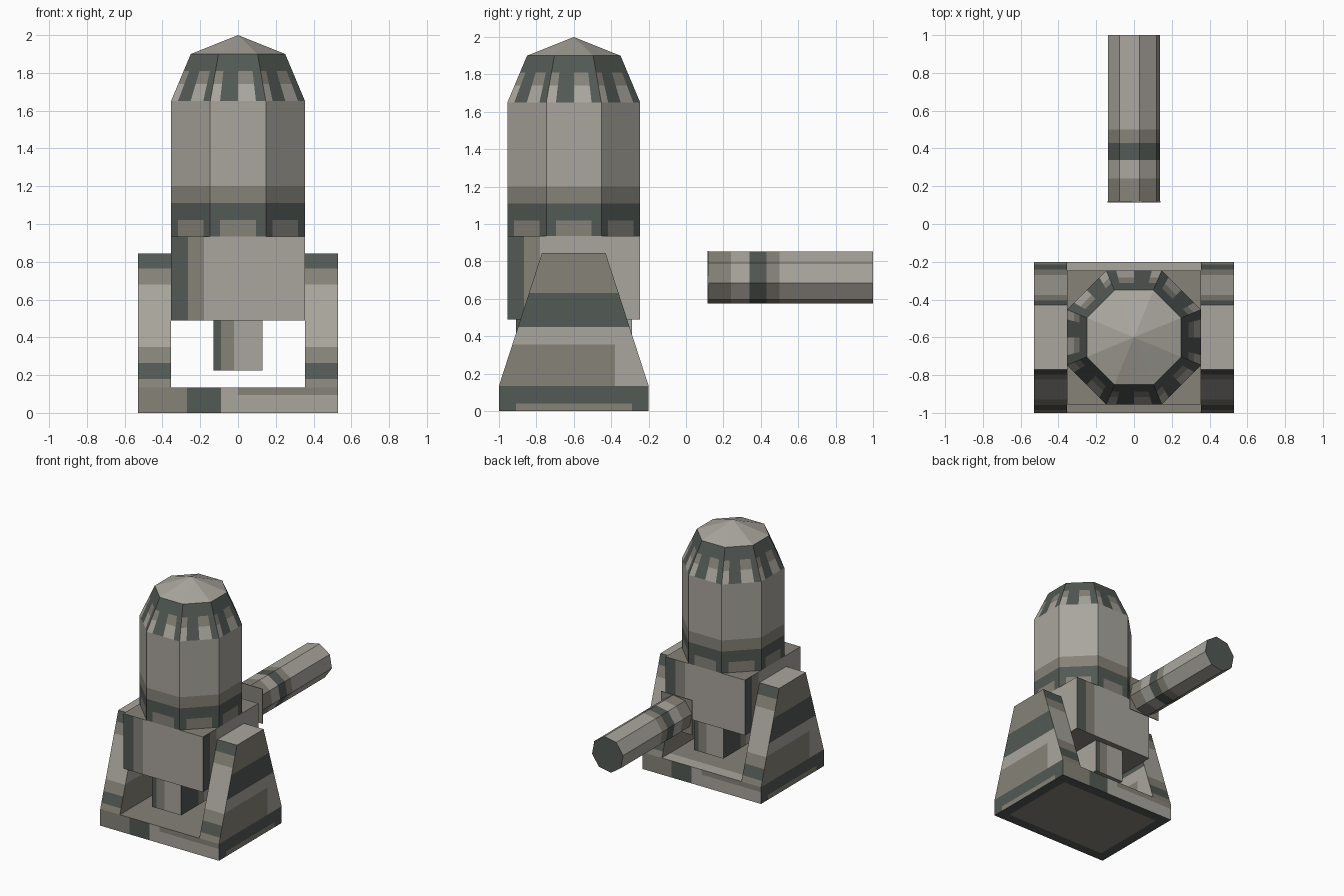
import bpy, bmesh, math
from mathutils import Vector

if "Cube" in bpy.data.objects:
    bpy.data.objects.remove(bpy.data.objects["Cube"])

# Three camouflage colours
mats = []
for name, col in (("light_grey", (0.40, 0.38, 0.34, 1)),
                  ("mid_grey", (0.24, 0.225, 0.19, 1)),
                  ("dark_grey", (0.085, 0.10, 0.09, 1))):
    m = bpy.data.materials.new(name)
    m.diffuse_color = col
    m.use_nodes = True
    m.node_tree.nodes["Principled BSDF"].inputs["Base Color"].default_value = m.diffuse_color
    mats.append(m)
L, M, D = 0, 1, 2
X, Y, Z = (1, 0, 0), (0, 1, 0), (0, 0, 1)
CY = -0.6


def cut(bm, co, no):
    bmesh.ops.bisect_plane(bm, geom=bm.verts[:] + bm.edges[:] + bm.faces[:],
                           plane_co=co, plane_no=no, dist=1e-5)


def finish(name, bm, cuts, rule):
    """Slice the mesh along colour borders and colour the faces by rule."""
    bmesh.ops.recalc_face_normals(bm, faces=bm.faces[:])
    for axis, values in cuts:
        for v in values:
            cut(bm, Vector(axis) * v, axis)
    bm.normal_update()
    for f in bm.faces:
        f.material_index = rule(f.calc_center_median(), f.normal)
    me = bpy.data.meshes.new(name)
    bm.to_mesh(me)
    bm.free()
    for m in mats:
        me.materials.append(m)
    ob = bpy.data.objects.new(name, me)
    bpy.context.collection.objects.link(ob)
    return ob


def loft(rings):
    """Closed solid through rings of points; a one-point ring is a tip."""
    bm = bmesh.new()
    vs = [[bm.verts.new(p) for p in r] for r in rings]
    for a, b in zip(vs, vs[1:]):
        n = len(a)
        for i in range(n):
            j = (i + 1) % n
            bm.faces.new((a[i], a[j], b[0]) if len(b) == 1 else (a[i], a[j], b[j], b[i]))
    for r in (vs[0], vs[-1]):
        if len(r) > 2:
            bm.faces.new(r)
    return bm


def box(x, y0, y1, z0, z1):
    return loft([[(-x, y0, z), (x, y0, z), (x, y1, z), (-x, y1, z)] for z in (z0, z1)])


def side_u(c, n):
    """Horizontal position on a wall, seen from outside, positive to the right."""
    r = Vector(Z).cross(n)
    return (c - Vector((0, CY, 0))).dot(r)


# Base plate
def base_rule(c, n):
    if n.z < -0.5:
        return M if abs(c.x) < 0.45 and -0.92 < c.y < -0.28 else D
    if n.z > 0.5:
        return M if c.y < -0.3 else L
    if abs(n.x) > 0.5:
        return M if c.z < 0.04 and abs(c.y - CY) < 0.31 else D
    u = side_u(c, n)
    if u < -0.27:
        return M
    if u < -0.09:
        return D
    return M if u > 0 and c.z > 0.095 else L


finish("base_plate", box(0.53, -1, -0.2, 0, 0.135),
       [(X, (-0.45, -0.27, -0.09, 0, 0.09, 0.27, 0.45)),
        (Y, (-0.92, -0.91, -0.3, -0.29, -0.28)), (Z, (0.04, 0.095))], base_rule)


# Side supports
def support_rule(c, n):
    z = c.z
    if n.z > 0.9:
        return L
    if abs(n.x) > 0.5:
        if z > 0.63:
            return M
        if z > 0.45:
            return D
        if z > 0.355:
            return L
        return L if c.y > -0.38 and n.x > 0 or c.y < -0.82 and n.x < 0 else M
    if z > 0.765 or 0.18 < z < 0.265:
        return D
    return L if 0.35 < z < 0.68 else M


profile = [(-1, 0.135), (-0.2, 0.135), (-0.43, 0.845), (-0.77, 0.845)]
for side, s in (("right", 1), ("left", -1)):
    finish(side + "_support",
           loft([[(s * x, y, z) for y, z in profile] for x in (0.355, 0.53)]),
           [(Y, (-0.82, -0.38)), (Z, (0.18, 0.265, 0.35, 0.355, 0.45, 0.63, 0.68, 0.765))],
           support_rule)


# Main housing and ammunition drum, dark at the left end of each wall
def housing_rule(a, b):
    def rule(c, n):
        if abs(n.z) > 0.5:
            return M
        u = side_u(c, n)
        return D if u < a else M if u < b else L
    return rule


def u_cuts(*vals):
    both = [s * v for v in vals for s in (1, -1)]
    return [(X, both), (Y, [CY + v for v in both])]


finish("gun_housing", box(0.355, -0.955, -0.245, 0.49, 0.935),
       u_cuts(0.265, 0.18), housing_rule(-0.265, -0.18))
finish("ammunition_box", box(0.13, -0.91, -0.29, 0.225, 0.49),
       u_cuts(0.09, 0.02), housing_rule(-0.09, -0.02))


# Eight-sided radar dome
def ring(apothem, z):
    r = apothem / math.cos(math.pi / 8)
    return [(r * math.cos((i + 0.5) * math.pi / 4), CY + r * math.sin((i + 0.5) * math.pi / 4), z)
            for i in range(8)]


def dome_rule(c, n):
    z = c.z
    t = (math.degrees(math.atan2(c.y - CY, c.x)) + 382.5) % 45 - 22.5
    if z > 1.9:
        return L
    if z > 1.81:
        return D
    if z > 1.65:
        if -15 < t < 0 or t > 15:
            return D
        return M if z > 1.74 else L
    if z > 1.2:
        return L
    if z > 1.11:
        return M
    return M if z < 1.02 and abs(t) < 15 else D


dome = loft([ring(0.355, 0.935), ring(0.355, 1.65), ring(0.25, 1.9), [(0, CY, 2.0)]])
for k in range(4):
    for t in (-15, 0, 15):
        a = math.radians(45 * k + t)
        cut(dome, (0, CY, 0), (-math.sin(a), math.cos(a), 0))
finish("radar_dome", dome, [(Z, (1.02, 1.11, 1.2, 1.74, 1.81))], dome_rule)


# Eight-sided barrel with a square plate at its inner end
def barrel_rule(c, n):
    if abs(n.y) > 0.5:
        return D
    y = c.y
    return M if y < 0.24 or 0.43 < y < 0.5 else L if y < 0.34 or y > 0.5 else D


angles = [math.radians(45 * i - 12) for i in range(8)]
finish("barrel", loft([[(0.142 * math.cos(a), y, 0.715 + 0.142 * math.sin(a)) for a in angles]
                       for y in (0.12, 1.0)]),
       [(Y, (0.24, 0.34, 0.43, 0.5))], barrel_rule)
finish("barrel_plate", box(0.14, 0.115, 0.121, 0.575, 0.855), [], lambda c, n: M)
